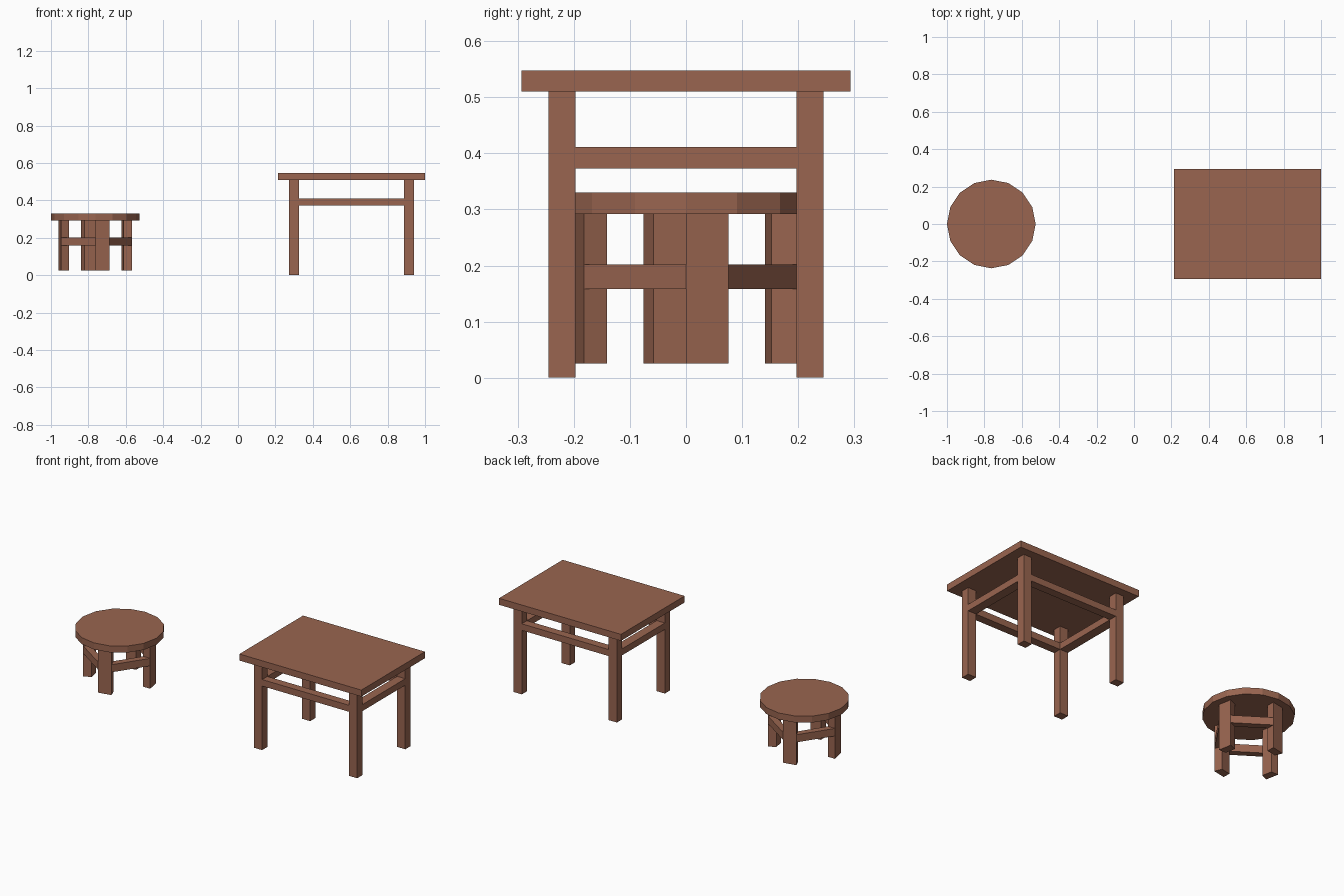
import bpy, bmesh
from math import cos, sin, radians

if "Cube" in bpy.data.objects:
    bpy.data.objects.remove(bpy.data.objects["Cube"])

wood = bpy.data.materials.new("brown_wood")
wood.diffuse_color = (0.32, 0.13, 0.08, 1)
wood.use_nodes = True
wood.node_tree.nodes["Principled BSDF"].inputs["Base Color"].default_value = wood.diffuse_color


def prism(name, outline, z0, z1):
    """Extrude a flat outline from z0 up to z1."""
    bm = bmesh.new()
    low = bm.faces.new([bm.verts.new((x, y, z0)) for x, y in outline])
    ext = bmesh.ops.extrude_face_region(bm, geom=[low], use_keep_orig=True)
    for v in ext["geom"]:
        if isinstance(v, bmesh.types.BMVert):
            v.co.z = z1
    bmesh.ops.recalc_face_normals(bm, faces=bm.faces)
    mesh = bpy.data.meshes.new(name)
    bm.to_mesh(mesh)
    bm.free()
    mesh.materials.append(wood)
    obj = bpy.data.objects.new(name, mesh)
    bpy.context.collection.objects.link(obj)
    return obj


def box(name, x0, x1, y0, y1, z0, z1):
    return prism(name, [(x0, y0), (x1, y0), (x1, y1), (x0, y1)], z0, z1)


# Table: top, four legs, rails between the legs
TX = 0.607
box("table_top", 0.214, 1.0, -0.293, 0.293, 0.51, 0.548)
LX0, LX1, LY0, LY1 = 0.28, 0.333, 0.197, 0.245
for sx, side in ((-1, "left"), (1, "right")):
    xa, xb = sorted((TX + sx * LX0, TX + sx * LX1))
    for sy, end in ((-1, "front"), (1, "back")):
        ya, yb = sorted((sy * LY0, sy * LY1))
        box(f"table_leg_{end}_{side}", xa, xb, ya, yb, 0, 0.51)
    box(f"table_rail_{side}", xa, xb, -LY0, LY0, 0.373, 0.411)
for sy, end in ((-1, "front"), (1, "back")):
    ya, yb = sorted((sy * LY0, sy * LY1))
    box(f"table_rail_{end}", TX - LX0, TX + LX0, ya, yb, 0.373, 0.411)

# Stool: 16-sided seat, wedge legs following the seat, straight rails
SX, R_IN, R_OUT, STEP = -0.763, 0.152, 0.197, 22.5


def polar(r, deg):
    return (SX + r * cos(radians(deg)), r * sin(radians(deg)))


def sector(a, b):
    return [polar(R_IN, a), polar(R_OUT, a), polar(R_OUT, b), polar(R_IN, b)]


prism("stool_seat", [polar(0.237, i * STEP) for i in range(16)], 0.292, 0.33)
for i in range(4):
    a = i * 90
    prism(f"stool_leg_{i + 1}", sector(a, a + STEP), 0.025, 0.292)
    prism(f"stool_rail_{i + 1}", sector(a + STEP, a + 90), 0.158, 0.202)
